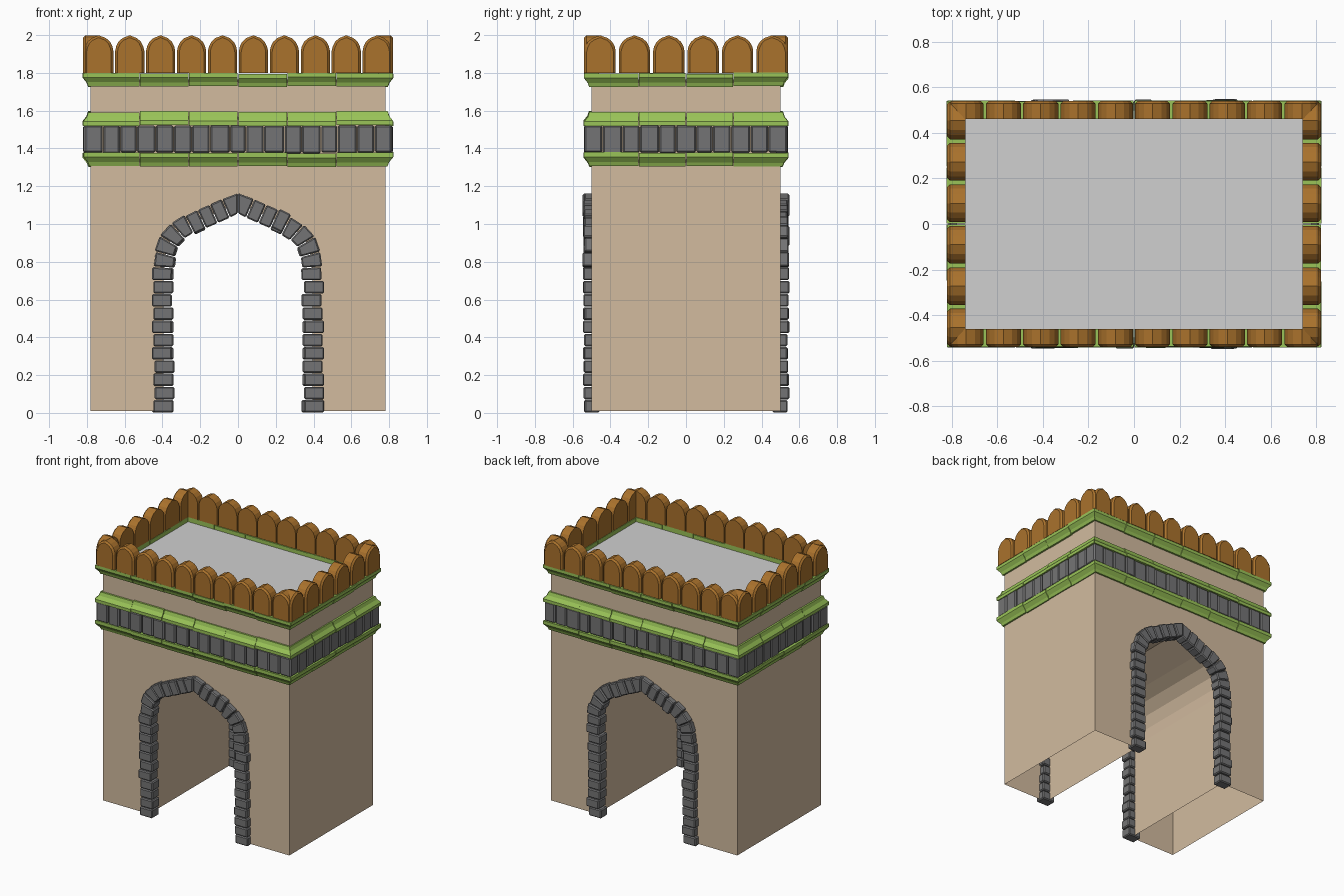
import bpy, bmesh, math, random
from mathutils import Vector

if "Cube" in bpy.data.objects:
    bpy.data.objects.remove(bpy.data.objects["Cube"])

random.seed(4)
HX, HY = 0.78, 0.50          # half size of the walls


def material(name, r, g, b):
    def lin(c):
        c /= 255
        return c / 12.92 if c <= 0.04045 else ((c + 0.055) / 1.055) ** 2.4
    m = bpy.data.materials.new(name)
    m.diffuse_color = (lin(r), lin(g), lin(b), 1)
    m.use_nodes = True
    m.node_tree.nodes["Principled BSDF"].inputs["Base Color"].default_value = m.diffuse_color
    return m


TAN = material("sand plaster", 210, 187, 159)
ROOF = material("pale grey roof", 208, 208, 208)
STONE = material("dark grey stone", 116, 116, 117)
GREEN = material("green trim", 154, 196, 88)
BROWN = material("ochre brown", 170, 114, 44)


def finish(name, bm, mats, bevel=0, recalc=True):
    if recalc:
        bmesh.ops.recalc_face_normals(bm, faces=bm.faces[:])
    me = bpy.data.meshes.new(name)
    bm.to_mesh(me)
    bm.free()
    for m in mats:
        me.materials.append(m)
    ob = bpy.data.objects.new(name, me)
    bpy.context.collection.objects.link(ob)
    if bevel:
        mod = ob.modifiers.new("worn edges", 'BEVEL')
        mod.width, mod.segments = bevel, 1
    return ob


def loft(bm, rings):
    """Closed solid through a list of point rings."""
    vs = [[bm.verts.new(p) for p in r] for r in rings]
    n = len(vs[0])
    for a, b in zip(vs, vs[1:]):
        for i in range(n):
            j = (i + 1) % n
            bm.faces.new((a[i], a[j], b[j], b[i]))
    bm.faces.new(vs[0])
    bm.faces.new(vs[-1])


# four sides: function (along, outward, z) -> point, half length, half depth
SIDES = [
    (lambda t, o, z: Vector((t, -HY - o, z)), HX),
    (lambda t, o, z: Vector((-t, HY + o, z)), HX),
    (lambda t, o, z: Vector((HX + o, t, z)), HY),
    (lambda t, o, z: Vector((-HX - o, -t, z)), HY),
]

# ---- arch path, right half, from the foot to the apex
ARCH = [Vector(p) for p in ((.395, 0), (.395, .74), (.39, .82), (.362, .905),
                            (.30, .972), (.21, 1.018), (0, 1.11))]
LENS = [(b - a).length for a, b in zip(ARCH, ARCH[1:])]
TOTAL = sum(LENS)


def arch_at(s):
    s = min(max(s, 0), TOTAL)
    for a, b, l in zip(ARCH, ARCH[1:], LENS):
        if s <= l:
            return a.lerp(b, s / l)
        s -= l
    return ARCH[-1].copy()


def arch_normal(s):
    if s > TOTAL - 0.001:
        return Vector((0, 1))
    d = (arch_at(s + .04) - arch_at(s - .04)).normalized()
    return Vector((d.y, -d.x))


# ---- walls: front outline with the arch notch, open underneath, roof in grey
right = [(p.x, max(p.y, .01)) for p in ARCH]
outline = ([(-HX, .01)] + [(-x, z) for x, z in right] + right[-2::-1]
           + [(HX, .01), (HX, 1.765), (-HX, 1.765)])
bm = bmesh.new()
front = [bm.verts.new((x, -HY, z)) for x, z in outline]
back = [bm.verts.new((x, HY, z)) for x, z in outline]
bm.faces.new(front)
bm.faces.new(back[::-1])
for i in range(len(front)):
    j = (i + 1) % len(front)
    if front[i].co.z < .02 and front[j].co.z < .02:
        continue
    f = bm.faces.new((front[j], front[i], back[i], back[j]))
    if front[i].co.z > 1.7 and front[j].co.z > 1.7:
        f.material_index = 1
finish("gate_walls", bm, [TAN, ROOF], recalc=False)

# ---- arch stones around both openings
bm = bmesh.new()
COUNT = 19
for sy in (-1, 1):
    for sx in (-1, 1):
        for i in range(COUNT):
            shift = random.choice((0, 0, .008, -.006)) if i < COUNT - 3 else 0
            out = .540 + random.uniform(-.004, .008)
            rings = []
            for s in (TOTAL * i / COUNT + .002, TOTAL * (i + 1) / COUNT - .002):
                if i == COUNT - 1 and rings:
                    s = TOTAL
                p, n = arch_at(s), arch_normal(s)
                a, b = p + n * (.053 + shift), p - n * (.053 - shift)
                rings.append([(sx * q.x, sy * y, max(q.y, 0)) for q, y in
                              ((a, .458), (a, out), (b, out), (b, .458))])
            loft(bm, rings)
finish("arch_stones", bm, [STONE], .007)

# ---- band of upright stones
bm = bmesh.new()
for place, half in SIDES:
    n = 17 if half == HX else 11
    end = half + .036
    cuts = [-end + 2 * end * i / n for i in range(n + 1)]
    cuts = [c + (random.uniform(-.008, .008) if 0 < i < n else 0)
            for i, c in enumerate(cuts)]
    for a, b in zip(cuts, cuts[1:]):
        o = random.uniform(.03, .04)
        lo, hi = 1.375 + random.uniform(-.003, .005), 1.522
        loft(bm, [[place(t, -.03, lo), place(t, o, lo),
                   place(t, o, hi), place(t, -.03, hi)]
                  for t in (a + .002, b - .002)])
finish("stone_band", bm, [STONE], .008)


# ---- green mouldings in mitred pieces
def moulding(name, profile):
    bm = bmesh.new()
    for place, half in SIDES:
        n = 6 if half == HX else 4
        cuts = [-half + 2 * half * i / n for i in range(n + 1)]
        for i in range(n):
            dz, do = random.uniform(-.004, .003), random.uniform(-.003, .003)
            rings = []
            for k in (i, i + 1):
                corner = -1 if k == 0 else 1 if k == n else 0
                inner = .0015 * (1 if k == i else -1) * (corner == 0)
                rings.append([place(cuts[k] + corner * o + inner,
                                    o + (do if o > 0 else 0), z + dz)
                              for o, z in profile])
            loft(bm, rings)
    finish(name, bm, [GREEN])


moulding("lower_moulding", [(-.03, 1.305), (.010, 1.305), (.018, 1.325),
                            (.040, 1.352), (.040, 1.377), (-.03, 1.377)])
moulding("middle_moulding", [(-.03, 1.522), (.040, 1.522), (.040, 1.545),
                             (.020, 1.570), (.012, 1.595), (-.03, 1.595)])
moulding("top_moulding", [(-.04, 1.728), (.012, 1.728), (.020, 1.750),
                          (.040, 1.775), (.040, 1.798), (-.04, 1.798)])

# ---- pointed merlons with a bevelled outer face
HALF = [(1, 0), (1, .118), (.93, .142), (.78, .165), (.5, .185)]
SHAPE = HALF + [(0, .2)] + [(-x, z) for x, z in HALF[::-1]]
bm = bmesh.new()
for place, half in SIDES:
    n, w, last = (10, .077, .737) if half == HX else (6, .083, .455)
    for i in range(n):
        c = -last + 2 * last * i / (n - 1)
        rings = []
        for o, inset in ((-.04, 0), (.028, 0), (.040, .012)):
            rings.append([place(c + x * (w - inset), o,
                                1.799 + z * (.2 - inset) / .2)
                          for x, z in SHAPE])
        loft(bm, rings)
finish("merlons", bm, [BROWN])
